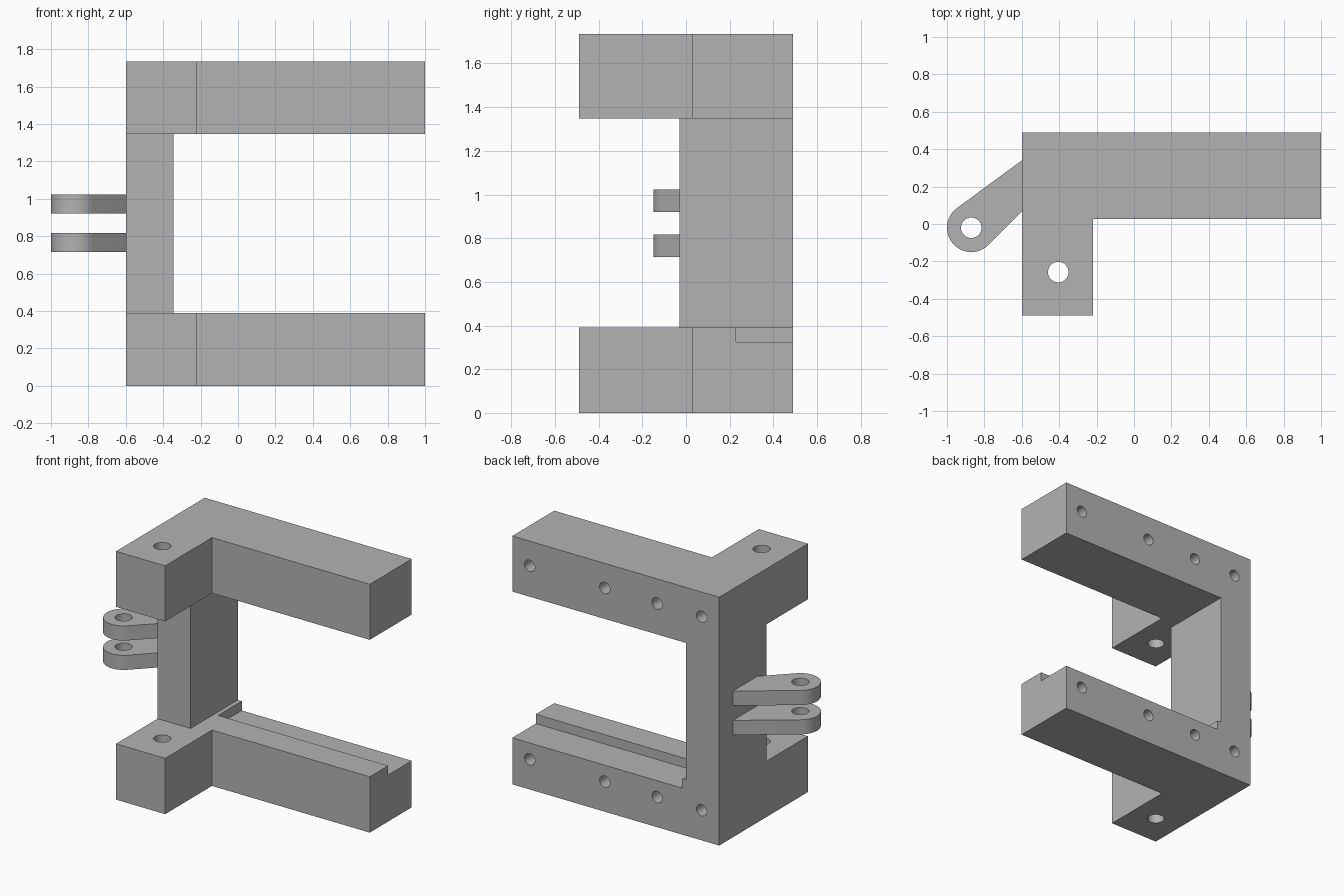
import bpy, bmesh, math
from mathutils import Matrix

cube = bpy.data.objects.get("Cube")
if cube:
    bpy.data.objects.remove(cube, do_unlink=True)

grey = bpy.data.materials.new("plain grey")
grey.use_nodes = True
colour = (0.45, 0.45, 0.45, 1)
grey.diffuse_color = colour
grey.node_tree.nodes["Principled BSDF"].inputs["Base Color"].default_value = colour


def finish(name, bm):
    bmesh.ops.recalc_face_normals(bm, faces=bm.faces)
    mesh = bpy.data.meshes.new(name)
    bm.to_mesh(mesh)
    bm.free()
    mesh.materials.append(grey)
    obj = bpy.data.objects.new(name, mesh)
    bpy.context.collection.objects.link(obj)
    return obj


def prism(name, outline, z0, z1):
    """Extrude a plan outline between two heights."""
    bm = bmesh.new()
    base = bm.faces.new([bm.verts.new((x, y, z0)) for x, y in outline])
    top = bmesh.ops.extrude_face_region(bm, geom=[base])["geom"]
    verts = [g for g in top if isinstance(g, bmesh.types.BMVert)]
    bmesh.ops.translate(bm, verts=verts, vec=(0, 0, z1 - z0))
    return finish(name, bm)


def box(name, x0, x1, y0, y1, z0, z1):
    return prism(name, [(x0, y0), (x1, y0), (x1, y1), (x0, y1)], z0, z1)


def rod(name, centre, radius, depth, axis="Z"):
    turn = Matrix.Rotation(math.pi / 2, 4, "X") if axis == "Y" else Matrix()
    bm = bmesh.new()
    bmesh.ops.create_cone(bm, cap_ends=True, segments=32, radius1=radius, radius2=radius,
                          depth=depth, matrix=Matrix.Translation(centre) @ turn)
    return finish(name, bm)


def select(obj):
    bpy.ops.object.select_all(action="DESELECT")
    obj.select_set(True)
    bpy.context.view_layer.objects.active = obj


def cut(obj, cutter):
    cutter.hide_render = True
    mod = obj.modifiers.new("cut", "BOOLEAN")
    mod.operation = "DIFFERENCE"
    mod.solver = "EXACT"
    mod.object = cutter
    select(obj)
    bpy.ops.object.modifier_apply(modifier=mod.name)
    bpy.data.objects.remove(cutter, do_unlink=True)


def smooth(obj):
    select(obj)
    bpy.ops.object.shade_smooth_by_angle(angle=math.radians(30))


# Frame: L-shaped block, opened in the middle to leave a post and two arms
LEFT, RIGHT, BACK, HEIGHT = -0.6, 1.0, 0.49, 1.735
LOW, HIGH = 0.39, 1.347
frame = prism("clamp_frame", [(LEFT, -0.49), (-0.22, -0.49), (-0.22, 0.027),
                              (RIGHT, 0.027), (RIGHT, BACK), (LEFT, BACK)], 0, HEIGHT)
cut(frame, box("opening", -0.345, 2, -1, 1, LOW, HIGH))
cut(frame, box("front_recess", -1, 2, -1, -0.03, LOW, HIGH))

# Ledge along the back of the lower arm
cut(frame, box("ledge", -0.314, 2, 0.23, 1, 0.325, 0.5))

# Pin hole through both short legs
cut(frame, rod("pin_hole", (-0.405, -0.257, 0.9), 0.055, 3))

# Blind screw holes in the back of both arms
for z in (0.21, 1.563):
    for x in (-0.464, -0.12, 0.285, 0.865):
        cut(frame, rod("screw_hole", (x, BACK, z), 0.04, 0.5, "Y"))
smooth(frame)

# Pair of rounded hinge lugs on the right side
CX, CY, R = -0.87, -0.02, 0.13
arc = [math.radians(126 + 189 * i / 24) for i in range(25)]
outline = [(LEFT, 0.34)] + [(CX + R * math.cos(a), CY + R * math.sin(a)) for a in arc]
outline.append((LEFT, 0.068))
for name, z in (("lower_lug", 0.715), ("upper_lug", 0.92)):
    lug = prism(name, outline, z, z + 0.102)
    cut(lug, rod("lug_hole", (CX, CY, z), 0.055, 1))
    smooth(lug)
